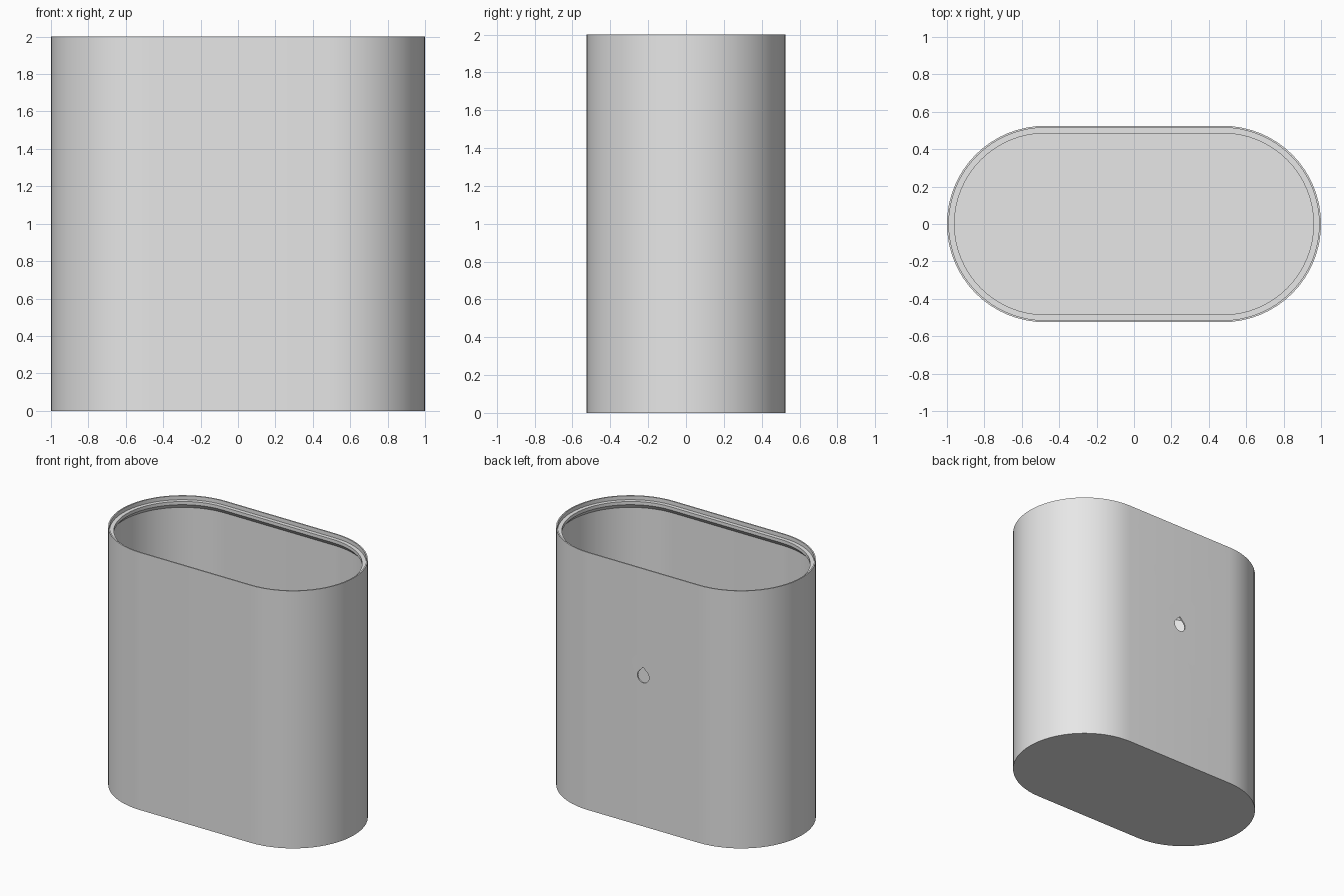
import bpy, bmesh, math

old = bpy.data.objects.get("Cube")
if old:
    bpy.data.objects.remove(old, do_unlink=True)

HALF_STRAIGHT, RADIUS, HEIGHT = 0.475, 0.525, 2.0
WALL, LEDGE = 0.01, 0.04
END_STEPS = 32

grey = bpy.data.materials.new("plain grey")
grey.use_nodes = True
colour = (0.8, 0.8, 0.8, 1)
grey.diffuse_color = colour
grey.node_tree.nodes["Principled BSDF"].inputs["Base Color"].default_value = colour


def make_object(name, bm):
    bmesh.ops.recalc_face_normals(bm, faces=bm.faces)
    mesh = bpy.data.meshes.new(name)
    bm.to_mesh(mesh)
    bm.free()
    mesh.materials.append(grey)
    obj = bpy.data.objects.new(name, mesh)
    bpy.context.collection.objects.link(obj)
    return obj


def oval_ring(bm, inset, z):
    """Rounded-end outline, moved inward by inset."""
    r, ring = RADIUS - inset, []
    for side, start in ((1, -math.pi / 2), (-1, math.pi / 2)):
        for i in range(END_STEPS + 1):
            a = start + math.pi * i / END_STEPS
            ring.append(bm.verts.new((side * HALF_STRAIGHT + r * math.cos(a), r * math.sin(a), z)))
    return ring


# Thin shell: outer wall, lip, lid ledge, inner wall and floor
bm = bmesh.new()
profile = [(0, 0), (0, HEIGHT), (WALL, HEIGHT), (WALL, 1.97), (LEDGE, 1.97),
           (LEDGE, 1.945), (WALL, 1.91), (WALL, 0.015)]
rings = [oval_ring(bm, inset, z) for inset, z in profile]
for low, high in zip(rings, rings[1:]):
    for i in range(len(low)):
        j = (i + 1) % len(low)
        bm.faces.new((low[i], low[j], high[j], high[i]))
bm.faces.new(rings[0])
bm.faces.new(rings[-1])
container = make_object("container_shell", bm)

# Teardrop hole through the back wall: round below, pointed at the top
bm = bmesh.new()
HOLE_R, HOLE_Z, STEPS = 0.05, 1.165, 24
points = [(0, HOLE_R * math.sqrt(2))]
for i in range(STEPS + 1):
    a = math.radians(135 + 270 * i / STEPS)
    points.append((HOLE_R * math.cos(a), HOLE_R * math.sin(a)))
face = bm.faces.new([bm.verts.new((x, 0.4, HOLE_Z + z)) for x, z in points])
extruded = bmesh.ops.extrude_face_region(bm, geom=[face])
bmesh.ops.translate(bm, vec=(0, 0.3, 0),
                    verts=[v for v in extruded["geom"] if isinstance(v, bmesh.types.BMVert)])
cutter = make_object("hole_cutter", bm)
cutter.hide_render = True

cut = container.modifiers.new("cable_hole", 'BOOLEAN')
cut.operation, cut.solver, cut.object = 'DIFFERENCE', 'EXACT', cutter
bpy.ops.object.select_all(action='DESELECT')
container.select_set(True)
bpy.context.view_layer.objects.active = container
bpy.ops.object.modifier_apply(modifier=cut.name)
bpy.data.objects.remove(cutter, do_unlink=True)
bpy.ops.object.shade_smooth_by_angle(angle=math.radians(30))
